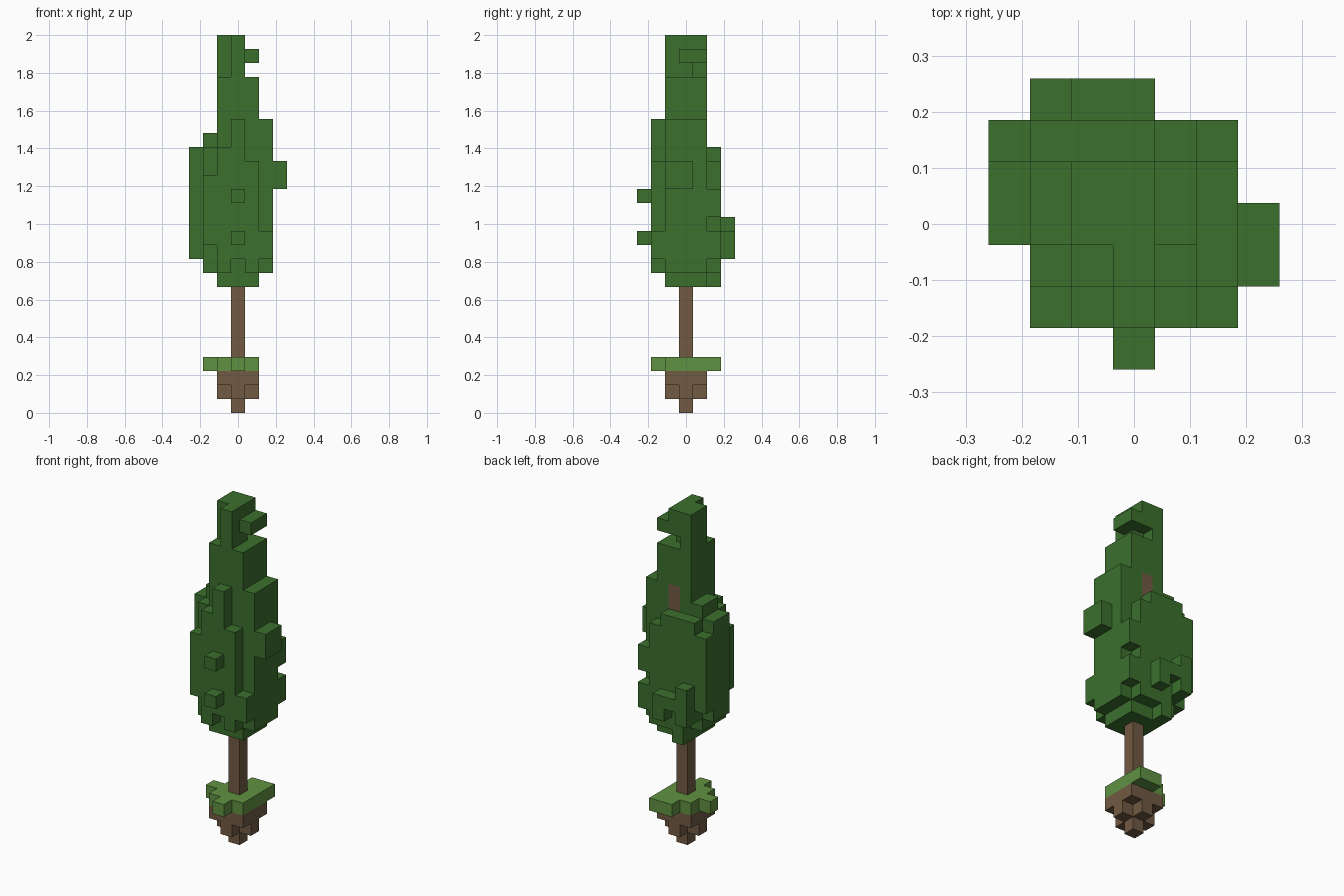
import bpy
import bmesh
from mathutils import Vector

start_cube = bpy.data.objects.get("Cube")
if start_cube:
    bpy.data.objects.remove(start_cube, do_unlink=True)

U = 2 / 27  # edge of one block
cells = {}


def fill(part, xs, ys, zs):
    """Fill an inclusive range of blocks; None empties them."""
    for x in range(xs[0], xs[1] + 1):
        for y in range(ys[0], ys[1] + 1):
            for z in range(zs[0], zs[1] + 1):
                cells[x, y, z] = part


def col(part, x, y, low, high):
    fill(part, (x, x), (y, y), (low, high))


# Soil: stepped clod hanging below the grass
col("soil", 0, 0, 0, 0)
fill("soil", (-1, 1), (0, 0), (1, 1))
fill("soil", (0, 0), (-1, 1), (1, 1))
fill("soil", (-1, 1), (-1, 1), (2, 2))

# Grass: ragged slab
fill("grass", (-1, 1), (-1, 1), (3, 3))
fill("grass", (0, 1), (2, 2), (3, 3))
col("grass", 0, -2, 3, 3)
col("grass", -2, 0, 3, 3)

# Foliage: core, tapering to the tip
F = "foliage"
fill(F, (-1, 1), (-1, 1), (9, 23))
fill(F, (-1, 0), (-1, 1), (24, 26))
col(None, -1, -1, 24, 26)
col(None, 0, 1, 24, 24)
fill(F, (1, 1), (0, 1), (25, 25))

# Foliage: left and right sides
fill(F, (2, 2), (-1, 1), (10, 20))
fill(F, (3, 3), (-1, 0), (16, 17))
fill(F, (-2, -2), (0, 1), (10, 19))
col(F, -2, -1, 10, 18)
fill(F, (-3, -3), (0, 1), (11, 18))

# Foliage: front columns and knobs
for x, low, high in ((-2, 12, 16), (-1, 10, 18), (0, 11, 20), (1, 10, 17), (2, 11, 12)):
    col(F, x, -2, low, high)
for z in (12, 15):
    col(F, 0, -3, z, z)

# Foliage: back columns and ledge
for x, low, high in ((-3, 12, 17), (-2, 11, 18), (-1, 9, 18), (0, 10, 18),
                     (1, 10, 17), (2, 11, 12), (2, 14, 15)):
    col(F, x, 2, low, high)
for x, low, high in ((-2, 11, 13), (-1, 12, 12), (0, 11, 12)):
    col(F, x, 3, low, high)

# Trunk, with a bare patch showing at the back
col("trunk", 0, 0, 4, 9)
col("trunk", 0, 1, 19, 20)


def material(name, rgb):
    mat = bpy.data.materials.new(name)
    mat.use_nodes = True
    mat.diffuse_color = (*rgb, 1)
    bsdf = next(n for n in mat.node_tree.nodes if n.type == "BSDF_PRINCIPLED")
    bsdf.inputs["Base Color"].default_value = (*rgb, 1)
    bsdf.inputs["Roughness"].default_value = 0.9
    return mat


brown = material("bark brown", (0.165, 0.103, 0.056))
mats = {
    "soil": brown,
    "trunk": brown,
    "grass": material("grass green", (0.117, 0.285, 0.054)),
    "foliage": material("leaf green", (0.045, 0.162, 0.027)),
}


def build(part):
    """Mesh the outer faces of one part's blocks."""
    bm = bmesh.new()
    for cell, kind in cells.items():
        if kind != part:
            continue
        centre = Vector(cell) + Vector((0, 0, 0.5))
        for axis in range(3):
            for sign in (-1, 1):
                n = Vector((0, 0, 0))
                n[axis] = sign
                near = tuple(int(c + d) for c, d in zip(cell, n))
                if cells.get(near):
                    continue
                a = Vector((0, 0, 0))
                a[(axis + 1) % 3] = 0.5
                b = n.cross(a)
                mid = centre + n / 2
                corners = (mid + a + b, mid - a + b, mid - a - b, mid + a - b)
                bm.faces.new([bm.verts.new(p * U) for p in corners])
    bmesh.ops.remove_doubles(bm, verts=bm.verts, dist=U / 100)
    mesh = bpy.data.meshes.new(part)
    bm.to_mesh(mesh)
    bm.free()
    mesh.materials.append(mats[part])
    bpy.context.collection.objects.link(bpy.data.objects.new(part, mesh))


for part in mats:
    build(part)
